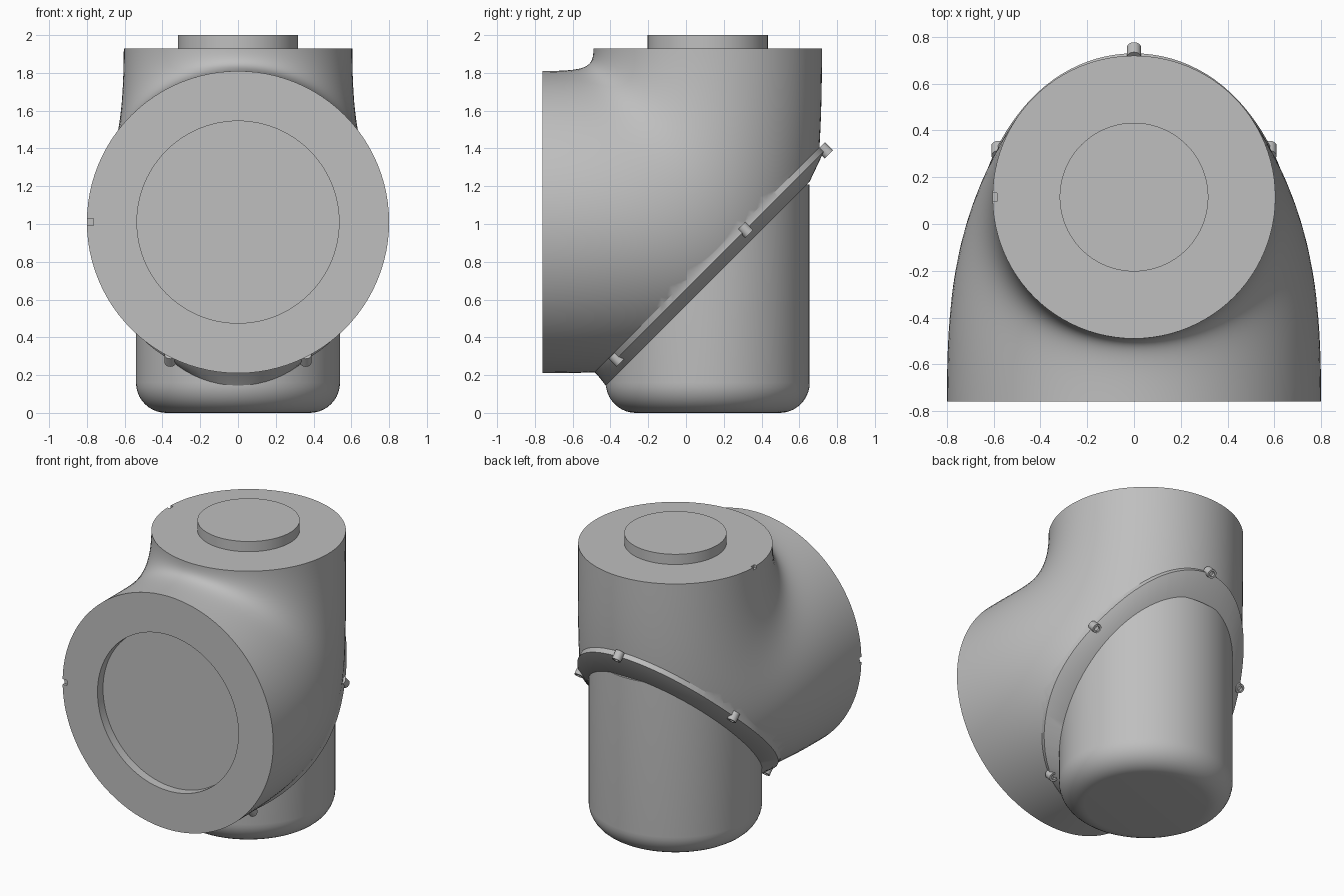
import bpy, bmesh
from math import sin, cos, pi, sqrt, radians
from mathutils import Vector, Matrix

if "Cube" in bpy.data.objects:
    bpy.data.objects.remove(bpy.data.objects["Cube"])

SEG = 96
AXIS_Y = 0.115                                # axis of top port and can
NORMAL = Vector((0, 1, -1)).normalized()      # direction the split face looks

grey = bpy.data.materials.new("plain_grey")
grey.use_nodes = True
COLOUR = (0.52, 0.52, 0.52, 1)
grey.diffuse_color = COLOUR
grey.node_tree.nodes["Principled BSDF"].inputs["Base Color"].default_value = COLOUR


def finish(bm, name):
    bmesh.ops.recalc_face_normals(bm, faces=bm.faces)
    mesh = bpy.data.meshes.new(name)
    bm.to_mesh(mesh)
    bm.free()
    mesh.materials.append(grey)
    obj = bpy.data.objects.new(name, mesh)
    bpy.context.collection.objects.link(obj)
    return obj


def smooth(obj):
    bpy.ops.object.select_all(action='DESELECT')
    obj.select_set(True)
    bpy.context.view_layer.objects.active = obj
    bpy.ops.object.shade_smooth_by_angle(angle=radians(30))


def loft(bm, rings):
    """Skin a list of closed point rings and cap both ends."""
    loops = [[bm.verts.new(p) for p in ring] for ring in rings]
    for a, b in zip(loops, loops[1:]):
        for i in range(len(a)):
            j = (i + 1) % len(a)
            bm.faces.new((a[i], a[j], b[j], b[i]))
    bm.faces.new(loops[0])
    bm.faces.new(loops[-1])


def ellipse(inner, outer, half_width):
    """Ring spanning two points of the middle plane, given as (y, z)."""
    a, b = Vector((0, *inner)), Vector((0, *outer))
    mid, arm = (a + b) / 2, (a - b) / 2
    side = Vector((half_width, 0, 0))
    return [mid + arm * cos(t) + side * sin(t)
            for t in (2 * pi * i / SEG for i in range(SEG))]


def bezier(pts, t):
    k = ((1 - t) ** 3, 3 * t * (1 - t) ** 2, 3 * t * t * (1 - t), t ** 3)
    return [sum(c * p[n] for c, p in zip(k, pts)) for n in (0, 1)]


def revolve(name, profile):
    """Turn a (radius, z) profile round the upright axis."""
    bm = bmesh.new()
    loft(bm, [[Vector((r * cos(t), AXIS_Y + r * sin(t), z))
               for t in (2 * pi * i / SEG for i in range(SEG))] for r, z in profile])
    obj = finish(bm, name)
    smooth(obj)
    return obj


# Elbow housing: recessed front face swept round to the top port
inner = [(-0.76, 1.81), (-0.52, 1.81), (-0.49, 1.83), (-0.49, 1.93)]
outer = [(-0.76, 0.21), (0.5, 0.21), (0.72, 0.45), (0.72, 1.93)]
rings = [ellipse((y, 1.01 + 0.535), (y, 1.01 - 0.535), 0.535) for y in (-0.70, -0.76)]
STEPS = 56
for i in range(STEPS + 1):
    t = i / STEPS
    width = 0.7025 + 0.0975 * cos(pi * t ** 1.1)
    rings.append(ellipse(bezier(inner, t), bezier(outer, t), width))
bm = bmesh.new()
loft(bm, rings)

# Slanted split: cut the housing, then grow the rim and its taper to the can
cut = bmesh.ops.bisect_plane(bm, geom=bm.verts[:] + bm.edges[:] + bm.faces[:],
                             plane_co=(0, 0, 0.70), plane_no=NORMAL, clear_outer=True)
edges = [e for e in cut["geom_cut"] if isinstance(e, bmesh.types.BMEdge)]


def grow(edges, move):
    geom = bmesh.ops.extrude_edge_only(bm, edges=edges)["geom"]
    for v in (g for g in geom if isinstance(g, bmesh.types.BMVert)):
        v.co = move(v.co)
    return [g for g in geom if isinstance(g, bmesh.types.BMEdge) and g.is_boundary]


def to_can(co):
    flat = Vector((co.x, co.y - AXIS_Y)).normalized() * 0.54
    y = flat.y + AXIS_Y
    return Vector((flat.x, y, y + 0.57))


edges = grow(edges, lambda co: co + NORMAL * 0.033)
edges = grow(edges, to_can)
bmesh.ops.contextual_create(bm, geom=edges)
housing = finish(bm, "elbow_housing")

# Alignment notches on the right edge of both ports
for centre in ((-0.80, -0.76, 1.01), (-0.605, AXIS_Y, 1.93)):
    bm = bmesh.new()
    bmesh.ops.create_cube(bm, size=1)
    bmesh.ops.transform(bm, verts=bm.verts, matrix=Matrix.Translation(centre)
                        @ Matrix.Diagonal((0.07 if centre[2] < 1.5 else 0.04, 0.036, 0.036, 1)))
    cutter = finish(bm, "notch_cutter")
    mod = housing.modifiers.new("notch", 'BOOLEAN')
    mod.operation, mod.solver, mod.object = 'DIFFERENCE', 'EXACT', cutter
    bpy.context.view_layer.objects.active = housing
    bpy.ops.object.modifier_apply(modifier=mod.name)
    bpy.data.objects.remove(cutter)
smooth(housing)

# Top boss and rounded lower can
revolve("top_boss", [(0.318, 1.90), (0.318, 2.0)])
FILLET = 0.16
corner = [(0.54 - FILLET + FILLET * sin(a), FILLET - FILLET * cos(a))
          for a in (pi / 2 * i / 10 for i in range(11))]
revolve("lower_can", corner + [(0.54, 1.21)])

# Five socket screws spaced round the slanted rim
for n in range(5):
    angle = radians(90 + 72 * n)
    x, y = 0.61 * cos(angle), 0.125 + 0.61 * sin(angle)
    bm = bmesh.new()
    bmesh.ops.create_cone(bm, cap_ends=True, segments=24, radius1=0.03, radius2=0.03, depth=0.06)
    head = max(bm.faces, key=lambda f: f.calc_center_median().z)
    bmesh.ops.inset_individual(bm, faces=[head], thickness=0.013)
    socket = bmesh.ops.extrude_discrete_faces(bm, faces=[head])["faces"][0]
    bmesh.ops.translate(bm, verts=socket.verts, vec=(0, 0, -0.02))
    turn = Vector((0, 0, 1)).rotation_difference(NORMAL).to_matrix().to_4x4()
    bmesh.ops.transform(bm, verts=bm.verts, matrix=Matrix.Translation((x, y, y + 0.655)) @ turn)
    smooth(finish(bm, f"rim_screw_{n + 1}"))
